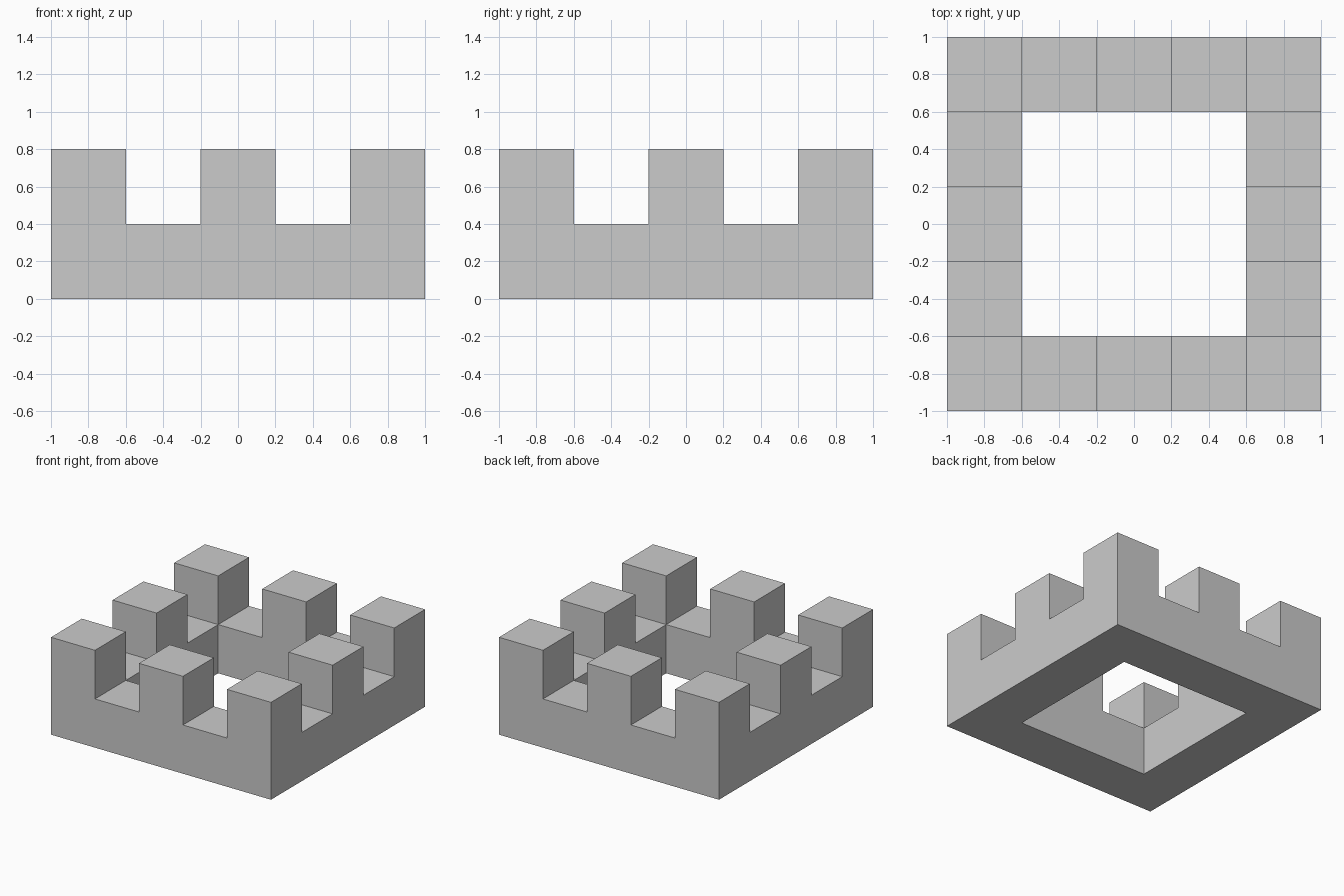
import bpy, bmesh

if "Cube" in bpy.data.objects:
    bpy.data.objects.remove(bpy.data.objects["Cube"])

CELL = 0.4  # the whole model sits on a 5 x 5 grid of square cells

bm = bmesh.new()

# Square ring: 5 x 5 grid without its inner 3 x 3 cells
bmesh.ops.create_grid(bm, x_segments=5, y_segments=5, size=1.0)
inner = [f for f in bm.faces
         if max(abs(c) for c in f.calc_center_median()) < 0.6]
bmesh.ops.delete(bm, geom=inner, context='FACES')

# Raise the ring into a low wall, keeping the underside
res = bmesh.ops.extrude_face_region(bm, geom=bm.faces[:], use_keep_orig=True)
verts = [g for g in res["geom"] if isinstance(g, bmesh.types.BMVert)]
bmesh.ops.translate(bm, verts=verts, vec=(0, 0, CELL))
bmesh.ops.recalc_face_normals(bm, faces=bm.faces[:])


# Merlons: raise every second cell (corners and middles of the sides)
def is_merlon(face):
    c = face.calc_center_median()
    i, j = round(c.x / CELL), round(c.y / CELL)
    return c.z > CELL - 0.01 and i % 2 == 0 and j % 2 == 0


tops = [f for f in bm.faces if is_merlon(f)]
raised = bmesh.ops.extrude_discrete_faces(bm, faces=tops)["faces"]
bmesh.ops.translate(bm, verts=list({v for f in raised for v in f.verts}),
                    vec=(0, 0, CELL))
bmesh.ops.recalc_face_normals(bm, faces=bm.faces[:])

mesh = bpy.data.meshes.new("battlement_wall")
bm.to_mesh(mesh)
bm.free()
wall = bpy.data.objects.new("battlement_wall", mesh)
bpy.context.collection.objects.link(wall)
